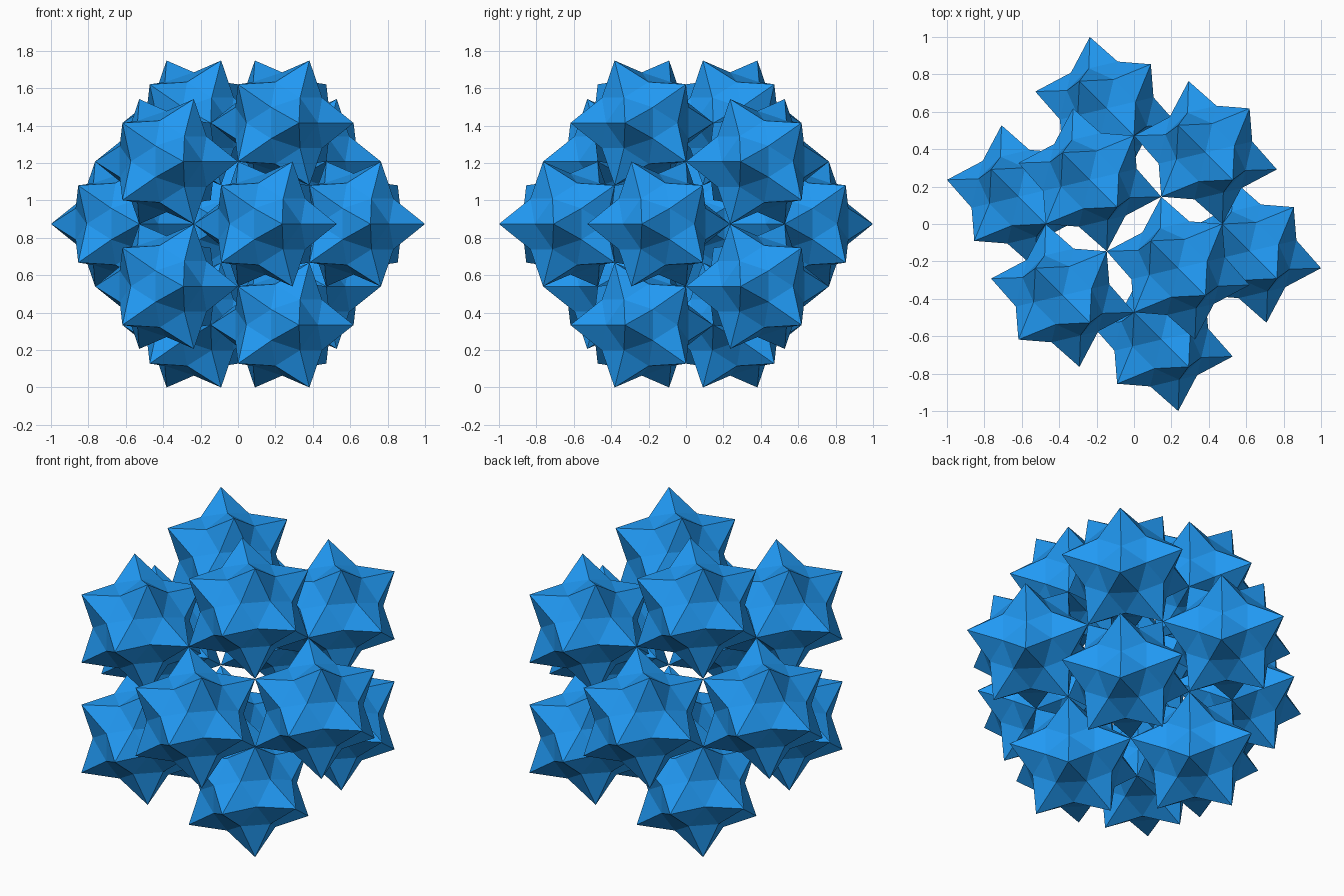
import bpy, bmesh
from math import sqrt, radians
from mathutils import Vector, Matrix

if "Cube" in bpy.data.objects:
    bpy.data.objects.remove(bpy.data.objects["Cube"])

PHI = (1 + sqrt(5)) / 2
TURN = Matrix.Rotation(radians(-45), 3, 'Z')
TIP_RADIUS = 1.0275              # outermost points of the whole cluster
STAR_RADIUS = TIP_RADIUS / PHI ** 2   # stars then touch at their tips
DENT = 0.81                      # how far edge midpoints sink in

# twelve icosahedron directions, turned about z
dirs = []
for a in (-1, 1):
    for b in (-PHI, PHI):
        for p in ((b, a, 0), (0, b, a), (a, 0, b)):
            dirs.append((TURN @ Vector(p)).normalized())

# one star: icosahedron with every edge split and pressed inward
bm = bmesh.new()
tips = [bm.verts.new(d * STAR_RADIUS) for d in dirs]
bmesh.ops.convex_hull(bm, input=tips)
bmesh.ops.subdivide_edges(bm, edges=bm.edges[:], cuts=1, use_grid_fill=True)
for v in bm.verts:
    if v.co.length < STAR_RADIUS * 0.95:
        v.co *= DENT
bmesh.ops.triangulate(bm, faces=bm.faces[:])
bmesh.ops.recalc_face_normals(bm, faces=bm.faces[:])
mesh = bpy.data.meshes.new("star_ball")
bm.to_mesh(mesh)
bm.free()

# blue finish
mat = bpy.data.materials.new("blue")
mat.diffuse_color = (0.015, 0.32, 0.9, 1)
mat.use_nodes = True
mat.node_tree.nodes["Principled BSDF"].inputs["Base Color"].default_value = mat.diffuse_color
mesh.materials.append(mat)

# twelve stars at the corners of a larger icosahedron
height = max(d.z for d in dirs) * TIP_RADIUS
for i, d in enumerate(dirs):
    ob = bpy.data.objects.new(f"star_ball_{i + 1}", mesh)
    ob.location = d * (TIP_RADIUS - STAR_RADIUS) + Vector((0, 0, height))
    bpy.context.collection.objects.link(ob)
